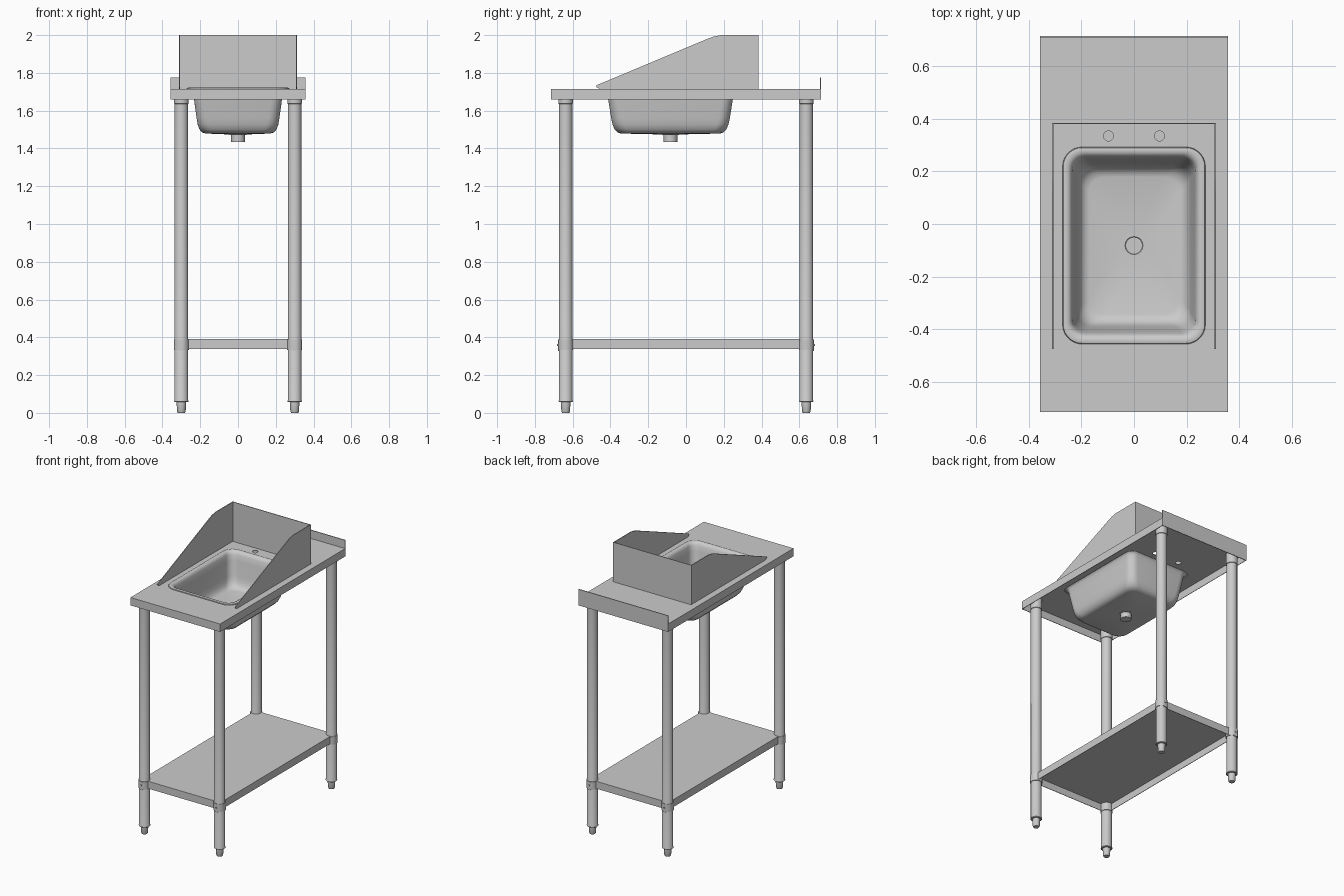
import bpy, bmesh
from math import cos, sin, pi

if "Cube" in bpy.data.objects:
    bpy.data.objects.remove(bpy.data.objects["Cube"])


def finish(name, bm, thickness=0, smooth=True):
    me = bpy.data.meshes.new(name)
    bm.to_mesh(me)
    bm.free()
    ob = bpy.data.objects.new(name, me)
    bpy.context.collection.objects.link(ob)
    if smooth:
        bpy.ops.object.select_all(action='DESELECT')
        ob.select_set(True)
        bpy.context.view_layer.objects.active = ob
        bpy.ops.object.shade_smooth_by_angle(angle=0.6)
    if thickness:
        mod = ob.modifiers.new("sheet", 'SOLIDIFY')
        mod.thickness = thickness
    return ob


def rounded(hx, hy, r, z, cx=0, cy=0, n=8):
    """Counter-clockwise rounded rectangle (a circle when hx = hy = r)."""
    pts = []
    for k, (sx, sy) in enumerate([(1, 1), (-1, 1), (-1, -1), (1, -1)]):
        for i in range(n):
            a = (k + i / (n if hx == r else n - 1)) * pi / 2
            pts.append((cx + sx * (hx - r) + r * cos(a),
                        cy + sy * (hy - r) + r * sin(a), z))
    return pts


def loft(name, rings, cap_start=True, cap_end=True, thickness=0):
    bm = bmesh.new()
    loops = [[bm.verts.new(p) for p in ring] for ring in rings]
    n = len(loops[0])
    for a, b in zip(loops, loops[1:]):
        for i in range(n):
            j = (i + 1) % n
            bm.faces.new((a[i], a[j], b[j], b[i]))
    if cap_start:
        bm.faces.new(loops[0][::-1])
    if cap_end:
        bm.faces.new(loops[-1])
    return finish(name, bm, thickness)


def lathe(name, profile, x, y, n=7):
    return loft(name, [rounded(r, r, r, z, x, y, n) for r, z in profile])


def tray(name, hx, hy, top, bottom, holes=()):
    """Sheet folded down at the edges and open below, with cut holes."""
    bm = bmesh.new()
    outer = [(-hx, -hy, top), (hx, -hy, top), (hx, hy, top), (-hx, hy, top)]
    edges = []
    for loop in [outer, *holes]:
        vs = [bm.verts.new(p) for p in loop]
        edges += [bm.edges.new((vs[i - 1], vs[i])) for i in range(len(vs))]
        if loop is outer:
            rim = vs
    bmesh.ops.triangle_fill(bm, use_beauty=True, edges=edges, normal=(0, 0, 1))
    for f in bm.faces:
        f.normal_update()
        if f.normal.z < 0:
            f.normal_flip()
    low = [bm.verts.new((v.co.x, v.co.y, bottom)) for v in rim]
    for i in range(4):
        j = (i + 1) % 4
        bm.faces.new((rim[i], low[i], low[j], rim[j]))
    return finish(name, bm, 0.005, smooth=False)


def box(name, x0, x1, y0, y1, z0, z1):
    return loft(name, [[(x0, y0, z), (x1, y0, z), (x1, y1, z), (x0, y1, z)] for z in (z0, z1)])


SINK_Y = -0.082

# Table top with sink opening and two tap holes
tray("table_top", 0.358, 0.715, 1.715, 1.658, [
    rounded(0.255, 0.358, 0.062, 1.715, 0, SINK_Y),
    rounded(0.019, 0.019, 0.019, 1.715, -0.097, 0.335, 6),
    rounded(0.019, 0.019, 0.019, 1.715, 0.097, 0.335, 6)])
box("rear_upstand", -0.358, 0.358, 0.710, 0.716, 1.66, 1.775)

# Sink bowl: raised rim, tapered walls, floor falling to the drain
bowl = [(0.272, 0.375, 0.075, 1.715), (0.269, 0.372, 0.072, 1.720),
        (0.262, 0.365, 0.067, 1.722), (0.250, 0.353, 0.060, 1.721),
        (0.241, 0.343, 0.056, 1.714), (0.235, 0.335, 0.054, 1.700),
        (0.230, 0.327, 0.052, 1.660), (0.216, 0.311, 0.055, 1.560),
        (0.211, 0.304, 0.058, 1.528), (0.202, 0.294, 0.062, 1.503),
        (0.188, 0.279, 0.064, 1.487), (0.170, 0.261, 0.060, 1.482),
        (0.045, 0.045, 0.0449, 1.477)]
loft("sink_bowl", [rounded(hx, hy, r, z, 0, SINK_Y) for hx, hy, r, z in bowl],
     cap_start=False, thickness=0.003)
lathe("drain", [(0.036, 1.433), (0.036, 1.470), (0.044, 1.472), (0.044, 1.481),
                (0.034, 1.481), (0.032, 1.478)], 0, SINK_Y)

# Splash guard: back panel and two sloping sides
box("guard_back", -0.312, 0.312, 0.380, 0.385, 1.715, 2.0)
side = [(-0.460, 1.716), (-0.475, 1.725), (-0.475, 1.734), (0.11, 1.979),
        (0.145, 1.992), (0.185, 2.0), (0.385, 2.0), (0.385, 1.716)]
for s, label in ((-1, "left"), (1, "right")):
    loft("guard_" + label, [[(x, y, z) for y, z in side[::-1]]
                            for x in (s * 0.3095 - 0.0025, s * 0.3095 + 0.0025)])

# Lower shelf
tray("lower_shelf", 0.315, 0.650, 0.390, 0.337)

# Legs with top sockets, adjustable feet, shelf clamps and clamp screws
for sx, xl in ((-1, "left"), (1, "right")):
    for sy, yl in ((-1, "front"), (1, "back")):
        x, y, tag = sx * 0.30, sy * 0.637, f"{yl}_{xl}_"
        lathe(tag + "leg", [(0.034, 0.057), (0.038, 0.060), (0.038, 0.064),
                            (0.036, 0.068), (0.036, 1.66)], x, y)
        lathe(tag + "socket", [(0.036, 1.636), (0.039, 1.638), (0.039, 1.712)], x, y)
        lathe(tag + "foot", [(0.019, 0.0), (0.023, 0.008), (0.025, 0.052),
                             (0.025, 0.060)], x, y)
        lathe(tag + "clamp", [(0.040, 0.332), (0.040, 0.388)], x, y)
        box(tag + "clamp_tab", x - 0.010, x + 0.010,
            y + sy * 0.037 - 0.003, y + sy * 0.037 + 0.003, 0.327, 0.388)
        screw = lathe(tag + "screw", [(0.006, -0.006), (0.006, 0.006)], 0, 0, 3)
        screw.rotation_euler = (pi / 2, 0, 0)
        screw.location = (x, y + sy * 0.039, 0.36)
